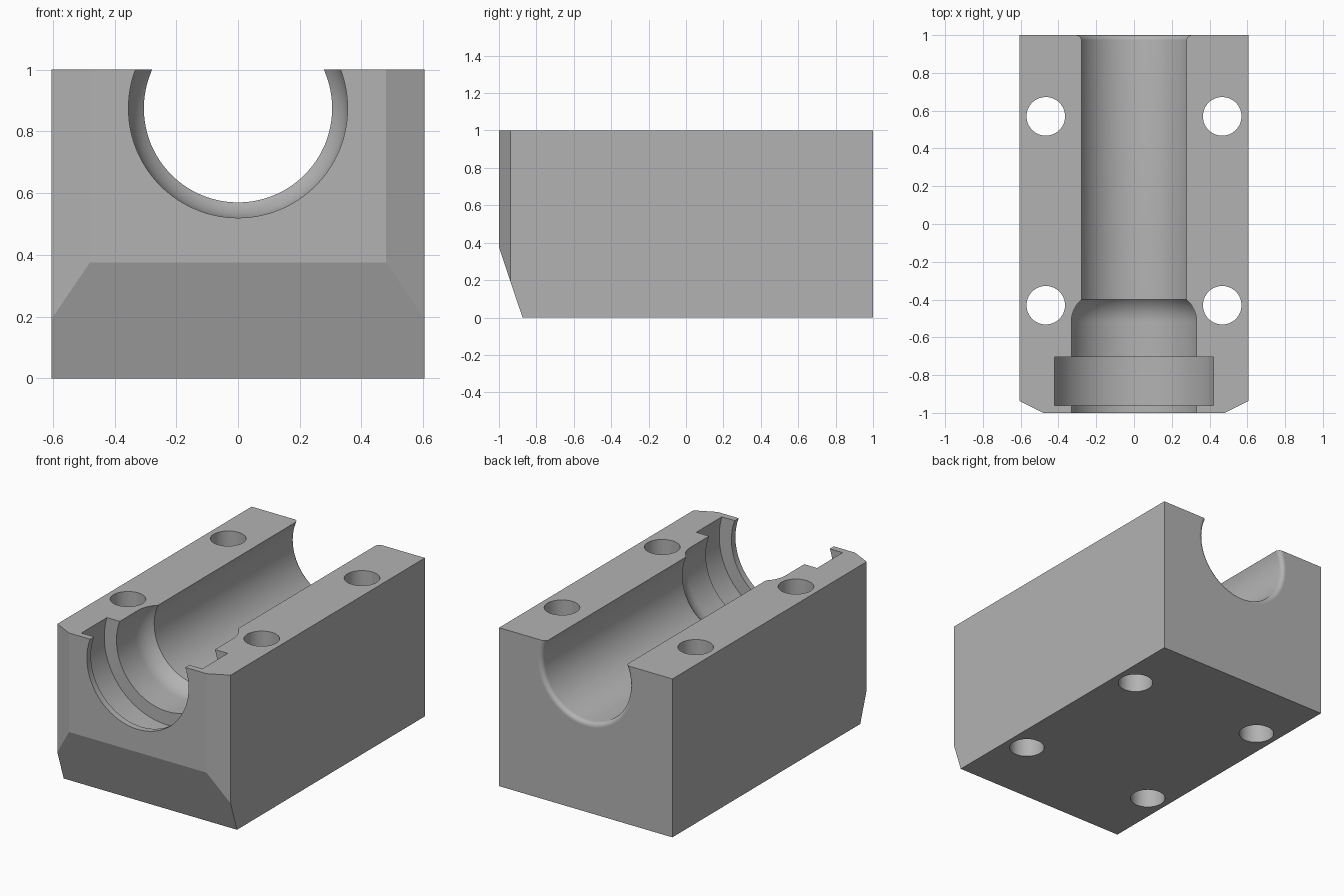
import bpy, bmesh
from math import sin, cos, pi, acos, tau
from mathutils import Matrix, Vector

cube = bpy.data.objects.get("Cube")
if cube:
    bpy.data.objects.remove(cube)

WIDTH, FRONT, BACK, TOP = 0.605, -1.0, 1.0, 1.0
BORE_Z = 0.875
BORE, WIDE, GROOVE = 0.305, 0.355, 0.44

grey = bpy.data.materials.new("machined grey")
grey.use_nodes = True
grey.diffuse_color = (0.45, 0.45, 0.45, 1)
grey.node_tree.nodes["Principled BSDF"].inputs["Base Color"].default_value = (0.45, 0.45, 0.45, 1)


def make_object(name, bm):
    bmesh.ops.recalc_face_normals(bm, faces=bm.faces)
    mesh = bpy.data.meshes.new(name)
    bm.to_mesh(mesh)
    bm.free()
    mesh.materials.append(grey)
    obj = bpy.data.objects.new(name, mesh)
    bpy.context.collection.objects.link(obj)
    return obj


def slice_off(bm, point, normal):
    """Cut away everything on the normal's side and cap the cut."""
    geom = bm.verts[:] + bm.edges[:] + bm.faces[:]
    cut = bmesh.ops.bisect_plane(bm, geom=geom, plane_co=point, plane_no=normal, clear_outer=True)
    edges = [e for e in cut["geom_cut"] if isinstance(e, bmesh.types.BMEdge)]
    bmesh.ops.contextual_create(bm, geom=edges)


# Block with two chamfered front corners and a sloped lower front
bm = bmesh.new()
bmesh.ops.create_cube(bm, size=1, matrix=Matrix.Translation((0, 0, TOP / 2))
                      @ Matrix.Diagonal((2 * WIDTH, BACK - FRONT, TOP, 1)))
for side in (-1, 1):
    slice_off(bm, Vector((side * 0.48, FRONT, 0)), Vector((side * 0.062, -0.125, 0)))
slice_off(bm, Vector((0, FRONT, 0.375)), Vector((0, -0.375, -0.126)))
block = make_object("bearing_block", bm)

# Bore profile as (radius, y): lip, groove, wide seat, rounded shoulder, bore, rounded exit
profile = [(0, -1.1), (WIDE, -1.1), (WIDE, -0.96), (GROOVE, -0.96), (GROOVE, -0.705), (WIDE, -0.705)]
R = 0.169
end = acos((R - WIDE + BORE) / R)
for i in range(9):
    a = end * i / 8
    profile.append((WIDE - R + R * cos(a), -0.4 - R * sin(end) + R * sin(a)))
r = 0.027
for i in range(7):
    a = pi / 2 * i / 6
    profile.append((BORE + r - r * cos(a), BACK - r + r * sin(a)))
profile += [(BORE + r, 1.1), (0, 1.1)]

bm = bmesh.new()
verts = [bm.verts.new((x, y, BORE_Z)) for x, y in profile]
edges = [bm.edges.new(pair) for pair in zip(verts, verts[1:])]
bmesh.ops.spin(bm, geom=verts + edges, cent=(0, 0, BORE_Z), axis=(0, 1, 0), angle=tau, steps=128)
bmesh.ops.remove_doubles(bm, verts=bm.verts, dist=1e-5)
cutters = [make_object("bore_cutter", bm)]

# Four vertical bolt holes
bm = bmesh.new()
for x in (-0.467, 0.467):
    for y in (-0.43, 0.57):
        bmesh.ops.create_cone(bm, cap_ends=True, segments=64, radius1=0.102, radius2=0.102,
                              depth=1.4, matrix=Matrix.Translation((x, y, TOP / 2)))
cutters.append(make_object("bolt_hole_cutter", bm))

# Cut the block and discard the cutters
bpy.ops.object.select_all(action="DESELECT")
bpy.context.view_layer.objects.active = block
block.select_set(True)
for cutter in cutters:
    cutter.hide_render = True
    mod = block.modifiers.new(cutter.name, "BOOLEAN")
    mod.operation, mod.solver, mod.object = "DIFFERENCE", "EXACT", cutter
    bpy.ops.object.modifier_apply(modifier=mod.name)
    bpy.data.objects.remove(cutter)

# Smooth the round surfaces, keep the end faces flat
bpy.ops.object.shade_smooth_by_angle(angle=pi / 6)
for face in block.data.polygons:
    if abs(face.normal.y) > 0.999:
        face.use_smooth = False
